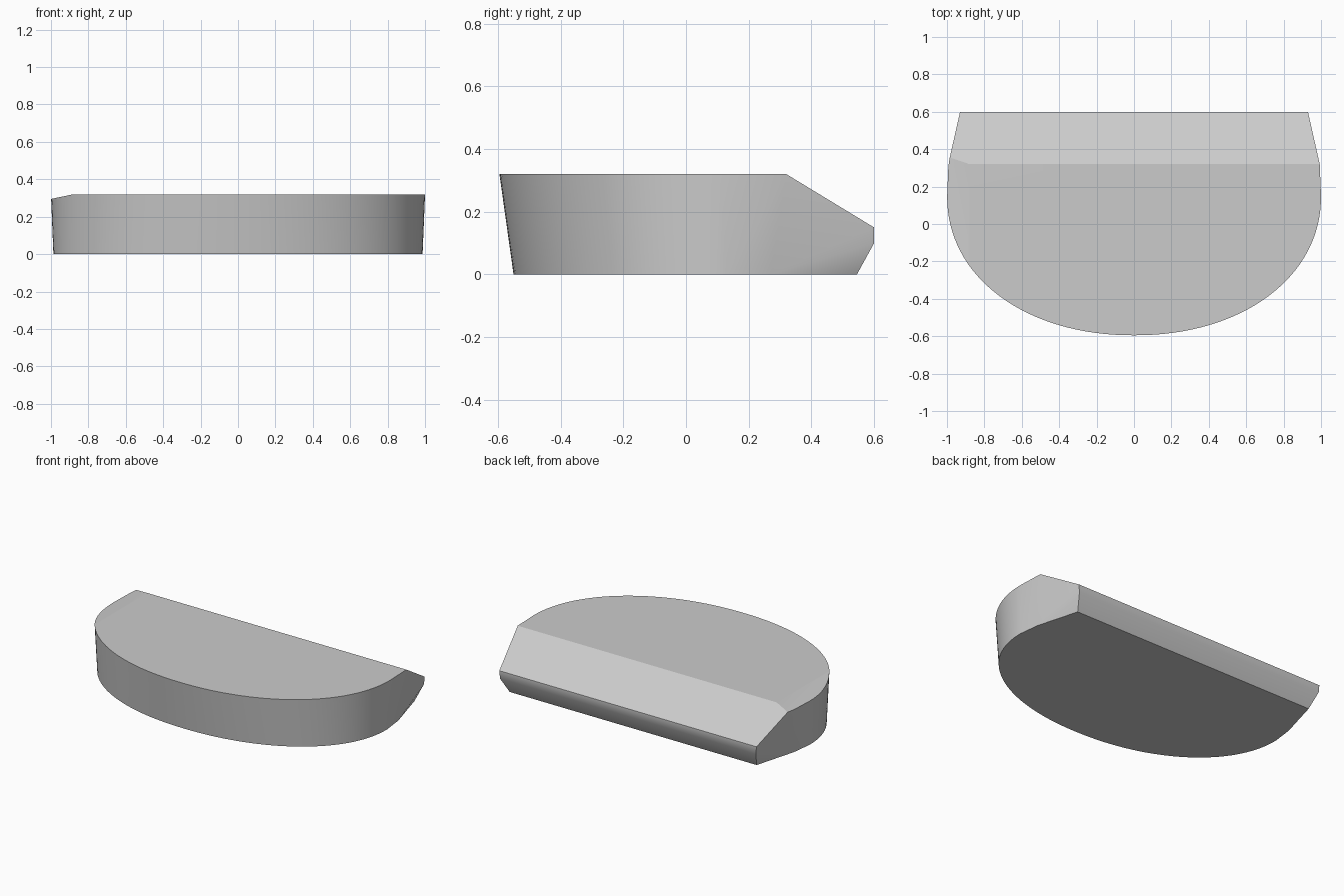
import bpy
import bmesh
from math import cos, sin, pi, radians
from mathutils import Vector

default = bpy.data.objects.get("Cube")
if default:
    bpy.data.objects.remove(default, do_unlink=True)

grey = bpy.data.materials.new("plain grey")
grey.use_nodes = True
colour = (0.6, 0.6, 0.6, 1.0)
grey.diffuse_color = colour
grey.node_tree.nodes["Principled BSDF"].inputs["Base Color"].default_value = colour


def rounded_front(half_width, depth, centre_y, z, steps=64):
    """Slightly squared half ellipse bulging towards the front."""
    power = 2 / 2.1
    points = []
    for i in range(steps + 1):
        c, s = cos(pi * i / steps), sin(pi * i / steps)
        x = half_width * abs(c) ** power * (1 if c > 0 else -1)
        points.append((x, centre_y - depth * abs(s) ** power, z))
    return points


# Top and bottom outlines of the curved wall
height = 0.32
points = rounded_front(1.0, 0.745, 0.15, height)
points += rounded_front(0.987, 0.68, 0.13, 0)

# Straight rear part: shoulder, floor, lip and undercut corners, mirrored
for side in (1, -1):
    points += [(side * x, y, z) for x, y, z in (
        (0.993, 0.32, height), (0.97, 0.27, 0),
        (0.93, 0.6, 0.15), (0.925, 0.6, 0.1), (0.893, 0.545, 0))]

bm = bmesh.new()
for p in points:
    bm.verts.new(p)
bmesh.ops.remove_doubles(bm, verts=bm.verts, dist=0.0005)
hull = bmesh.ops.convex_hull(bm, input=bm.verts)
loose = [v for v in bm.verts if not v.link_faces]
bmesh.ops.delete(bm, geom=loose, context='VERTS')

# Shallow chamfer along one top edge
cut = bmesh.ops.bisect_plane(
    bm, geom=bm.verts[:] + bm.edges[:] + bm.faces[:],
    plane_co=Vector((-0.88, 0, height)), plane_no=Vector((-0.025, 0, 0.12)),
    clear_outer=True)
rim = [e for e in cut["geom_cut"] if isinstance(e, bmesh.types.BMEdge)]
bmesh.ops.contextual_create(bm, geom=rim)
bmesh.ops.dissolve_limit(bm, angle_limit=radians(0.3), verts=bm.verts, edges=bm.edges)
bmesh.ops.recalc_face_normals(bm, faces=bm.faces)

mesh = bpy.data.meshes.new("rounded_block")
bm.to_mesh(mesh)
bm.free()
mesh.materials.append(grey)
block = bpy.data.objects.new("rounded_block", mesh)
bpy.context.collection.objects.link(block)

# Smooth curved wall, crisp creases
bpy.ops.object.select_all(action='DESELECT')
block.select_set(True)
bpy.context.view_layer.objects.active = block
bpy.ops.object.shade_smooth_by_angle(angle=radians(30))
weighted = block.modifiers.new("flat_large_faces", 'WEIGHTED_NORMAL')
weighted.keep_sharp = True
